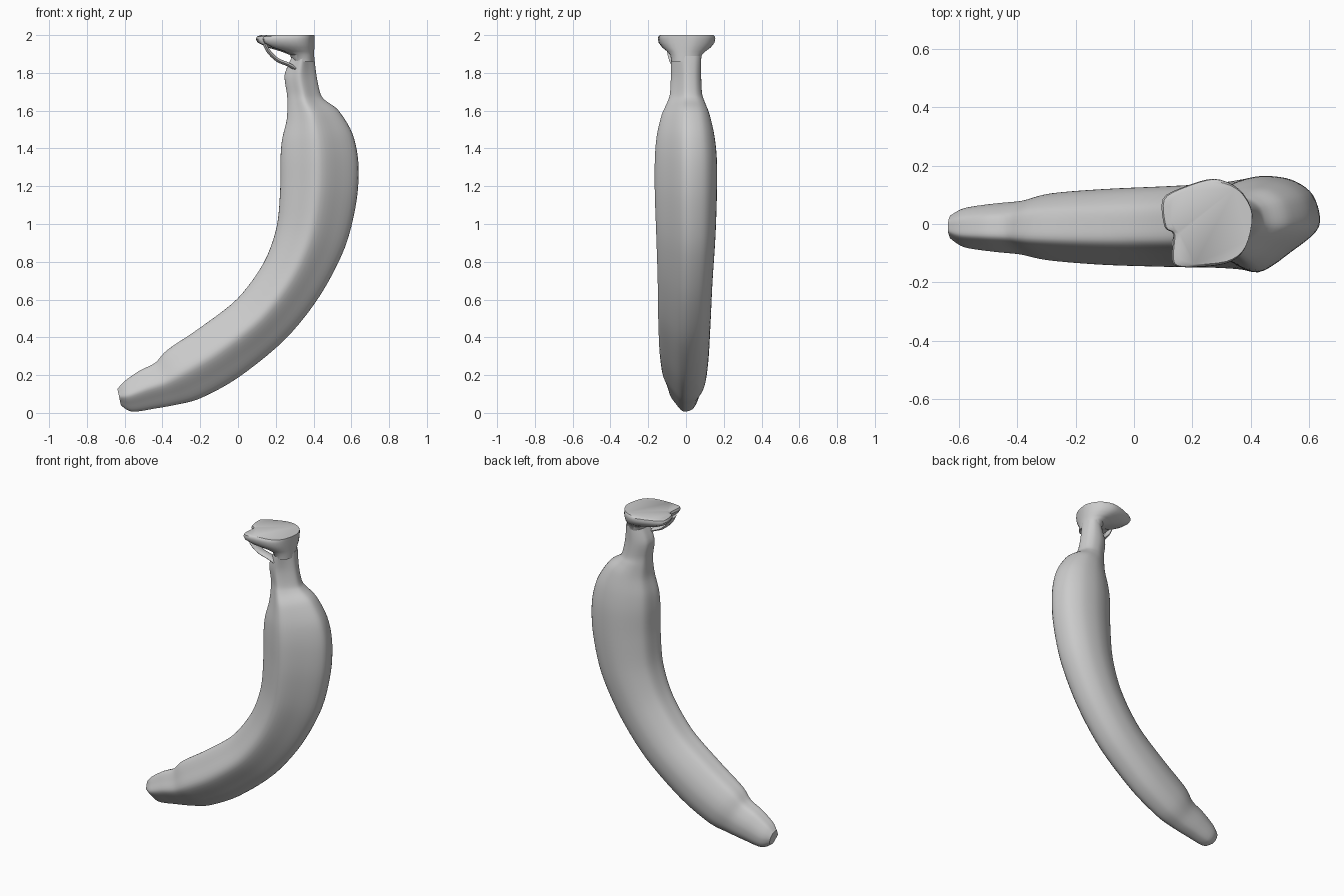
import bpy, bmesh, math
from mathutils import Vector

if "Cube" in bpy.data.objects:
    bpy.data.objects.remove(bpy.data.objects["Cube"])


def spline(pts, steps, closed=False):
    """Catmull-Rom resampling of points of any dimension."""
    pts = [Vector(p) for p in pts]
    n = len(pts)
    get = lambda i: pts[i % n] if closed else pts[max(0, min(n - 1, i))]
    out = []
    for i in range(n if closed else n - 1):
        a, b, c, d = (get(i + k) for k in (-1, 0, 1, 2))
        for s in range(steps):
            t = s / steps
            m0, m1 = (c - a) * 0.45, (d - b) * 0.45
            out.append(b * (2*t**3 - 3*t**2 + 1) + m0 * (t**3 - 2*t**2 + t)
                       + c * (3*t**2 - 2*t**3) + m1 * (t**3 - t**2))
    if not closed:
        out.append(pts[-1])
    return out


def loft(name, rings):
    """Skin closed rings into a capped smooth solid."""
    bm = bmesh.new()
    rows = [[bm.verts.new(p) for p in r] for r in rings]
    for a, b in zip(rows, rows[1:]):
        for i in range(len(a)):
            j = (i + 1) % len(a)
            bm.faces.new((a[i], a[j], b[j], b[i]))
    bm.faces.new(rows[0])
    bm.faces.new(rows[-1])
    bmesh.ops.recalc_face_normals(bm, faces=bm.faces)
    me = bpy.data.meshes.new(name)
    bm.to_mesh(me)
    bm.free()
    ob = bpy.data.objects.new(name, me)
    bpy.context.collection.objects.link(ob)
    bpy.ops.object.select_all(action='DESELECT')
    ob.select_set(True)
    bpy.context.view_layer.objects.active = ob
    bpy.ops.object.shade_smooth_by_angle(angle=math.radians(40))
    return ob


# Fruit and stem: inner edge x,z, outer edge x,z, front y, back y
stations = [
    (-.638, .125, -.62, .04, -.05, .03),
    (-.60, .165, -.56, .008, -.08, .055),
    (-.52, .22, -.44, .025, -.095, .07),
    (-.436, .262, -.33, .045, -.105, .08),
    (-.37, .33, -.20, .08, -.125, .105),
    (-.20, .445, 0, .19, -.14, .12),
    (0, .60, .246, .39, -.147, .13),
    (.14, .79, .43, .62, -.15, .14),
    (.21, .98, .564, .88, -.157, .155),
    (.23, 1.18, .625, 1.13, -.165, .163),
    (.232, 1.35, .633, 1.33, -.165, .163),
    (.24, 1.45, .602, 1.48, -.155, .15),
    (.262, 1.55, .53, 1.60, -.13, .125),
    (.265, 1.63, .46, 1.655, -.10, .10),
    (.262, 1.69, .435, 1.69, -.085, .085),
    (.25, 1.79, .415, 1.78, -.08, .08),
    (.29, 1.89, .402, 1.89, -.08, .08),
]
# Ridged cross-section: fraction from inner to outer edge, side -1..1
section = [(0, -.4), (.22, -.74), (.48, -1), (.76, -.58), (1, -.05), (.95, .6),
           (.76, .93), (.5, 1), (.27, .85), (.06, .5), (0, .05)]
sec = spline(section, 5, True)
rings = []
for xi, zi, xo, zo, y0, y1 in spline(stations, 5):
    rings.append([(xi + t * (xo - xi), (y0 + y1) / 2 + s * (y1 - y0) / 2,
                   zi + t * (zo - zi)) for t, s in sec])
loft("banana_body", rings)

# Torn crown flaring out of the stem to an irregular flat top
outline = spline([(.098, .085), (.105, -.01), (.135, -.035), (.13, -.12), (.16, -.148),
                  (.31, -.137), (.38, -.085), (.406, .035), (.36, .12), (.275, .155),
                  (.17, .127)], 4, True)
crown = []
for z, w in [(1.86, 0), (1.895, .08), (1.915, .35), (1.935, .7), (1.96, .95),
             (1.98, 1), (1.993, .97), (2.0, .86)]:
    ring = []
    for p in outline:
        a = math.atan2(p.y, p.x - .25)
        stem = Vector((.346 + .056 * math.cos(a), .078 * math.sin(a)))
        q = stem.lerp(p, w)
        ring.append((q.x, q.y, z))
    crown.append(ring)
loft("stem_crown", crown)


# Loose peel strand bridging crown and stem, leaving a gap
def strand(name, path):
    pts = spline(path, 5)
    rows = []
    for i, p in enumerate(pts):
        d = (pts[min(i + 1, len(pts) - 1)] - pts[max(i - 1, 0)]).normalized()
        side = Vector((0, 1, 0))
        up = d.cross(side).normalized()
        rows.append([p + side * .03 * math.cos(a) + up * .011 * math.sin(a)
                     for a in (k * math.tau / 10 for k in range(10))])
    loft(name, rows)


strand("peel_strand", [(.14, -.07, 1.955), (.165, -.07, 1.91), (.21, -.06, 1.868),
                       (.265, -.05, 1.845), (.31, -.04, 1.82)])
